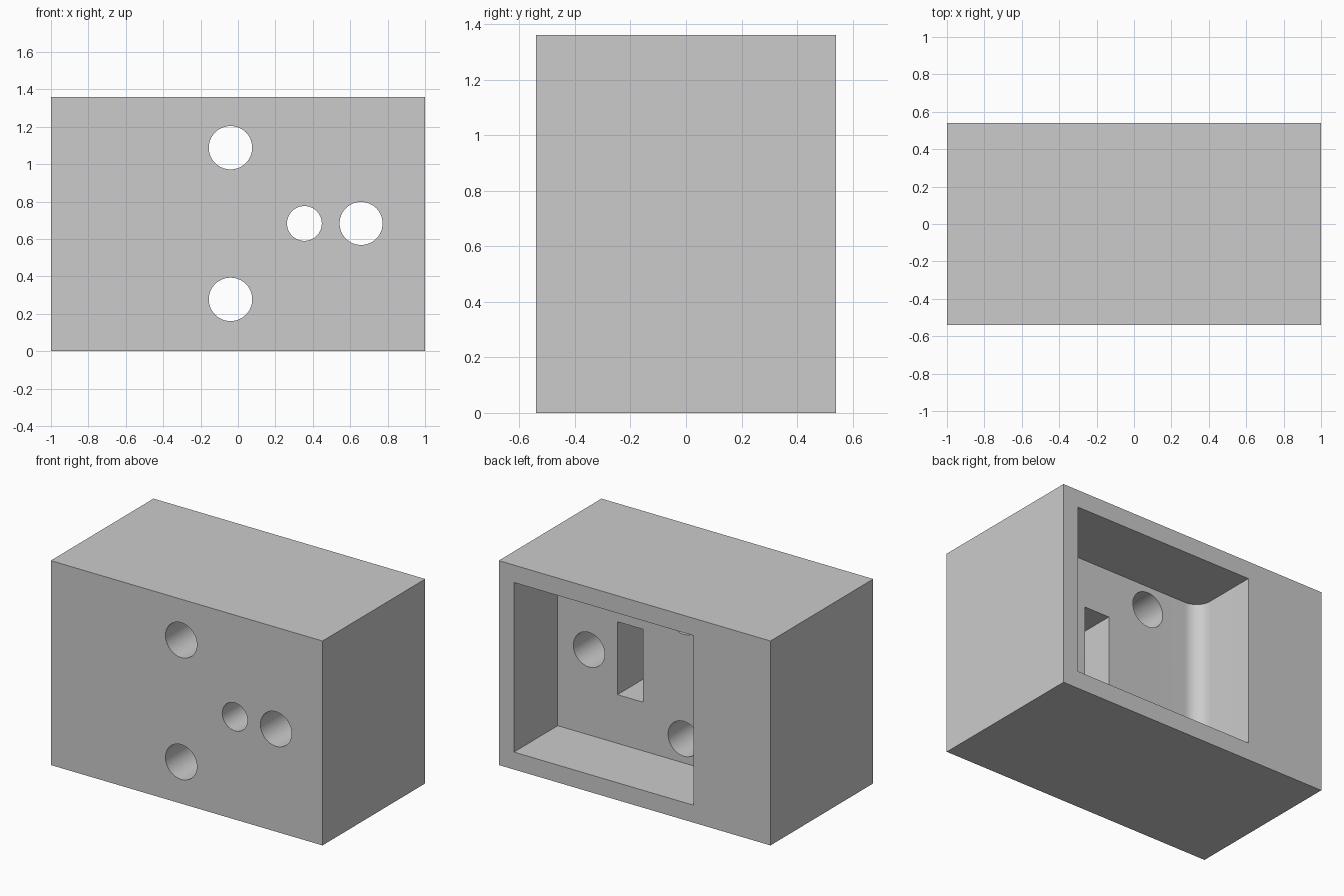
import bpy, bmesh, math
from mathutils import Matrix, Vector

cube = bpy.data.objects.get("Cube")
if cube:
    bpy.data.objects.remove(cube, do_unlink=True)

grey = bpy.data.materials.new("plain_grey")
grey.use_nodes = True
grey.diffuse_color = (0.6, 0.6, 0.6, 1)
grey.node_tree.nodes["Principled BSDF"].inputs["Base Color"].default_value = (0.6, 0.6, 0.6, 1)


def finish(name, bm):
    mesh = bpy.data.meshes.new(name)
    bm.to_mesh(mesh)
    bm.free()
    mesh.materials.append(grey)
    obj = bpy.data.objects.new(name, mesh)
    bpy.context.collection.objects.link(obj)
    return obj


def box(name, low, high, corner_radius=0):
    """Box between two corners, optionally rounding its upright low-x, low-y edge."""
    low, high = Vector(low), Vector(high)
    bm = bmesh.new()
    matrix = Matrix.Translation((low + high) / 2) @ Matrix.Diagonal((*(high - low), 1))
    bmesh.ops.create_cube(bm, size=1, matrix=matrix)
    if corner_radius:
        edge = [e for e in bm.edges if all((v.co.xy - low.xy).length < 1e-4 for v in e.verts)]
        bmesh.ops.bevel(bm, geom=edge, offset=corner_radius, segments=16,
                        profile=0.5, affect='EDGES')
    return finish(name, bm)


def drill(name, x, z, radius):
    """Round cutter running from front to back."""
    bm = bmesh.new()
    matrix = Matrix.Translation((x, -0.2, z)) @ Matrix.Rotation(math.pi / 2, 4, 'X')
    bmesh.ops.create_cone(bm, cap_ends=True, segments=64, radius1=radius, radius2=radius,
                          depth=1, matrix=matrix)
    return finish(name, bm)


# Solid block
housing = box("housing_block", (-1, -0.54, 0), (1, 0.54, 1.36))

# Rear pocket, recessed slot and through holes
cutters = [
    box("rear_pocket", (-0.435, 0.08, 0.116), (0.888, 0.7, 1.244), 0.105),
    box("recessed_slot", (0.262, -0.23, 0.44), (0.448, 0.2, 0.925)),
    drill("upper_hole", -0.04, 1.088, 0.116),
    drill("lower_hole", -0.04, 0.277, 0.116),
    drill("small_hole", 0.355, 0.683, 0.093),
    drill("side_hole", 0.658, 0.683, 0.115),
]

bpy.ops.object.select_all(action='DESELECT')
bpy.context.view_layer.objects.active = housing
housing.select_set(True)
for cutter in cutters:
    cutter.hide_render = True
    cut = housing.modifiers.new(cutter.name, 'BOOLEAN')
    cut.operation = 'DIFFERENCE'
    cut.solver = 'EXACT'
    cut.object = cutter
    bpy.ops.object.modifier_apply(modifier=cut.name)
    bpy.data.objects.remove(cutter, do_unlink=True)

# Smooth bores and rounded corner, crisp edges elsewhere
bpy.ops.object.shade_smooth_by_angle(angle=math.radians(30))
